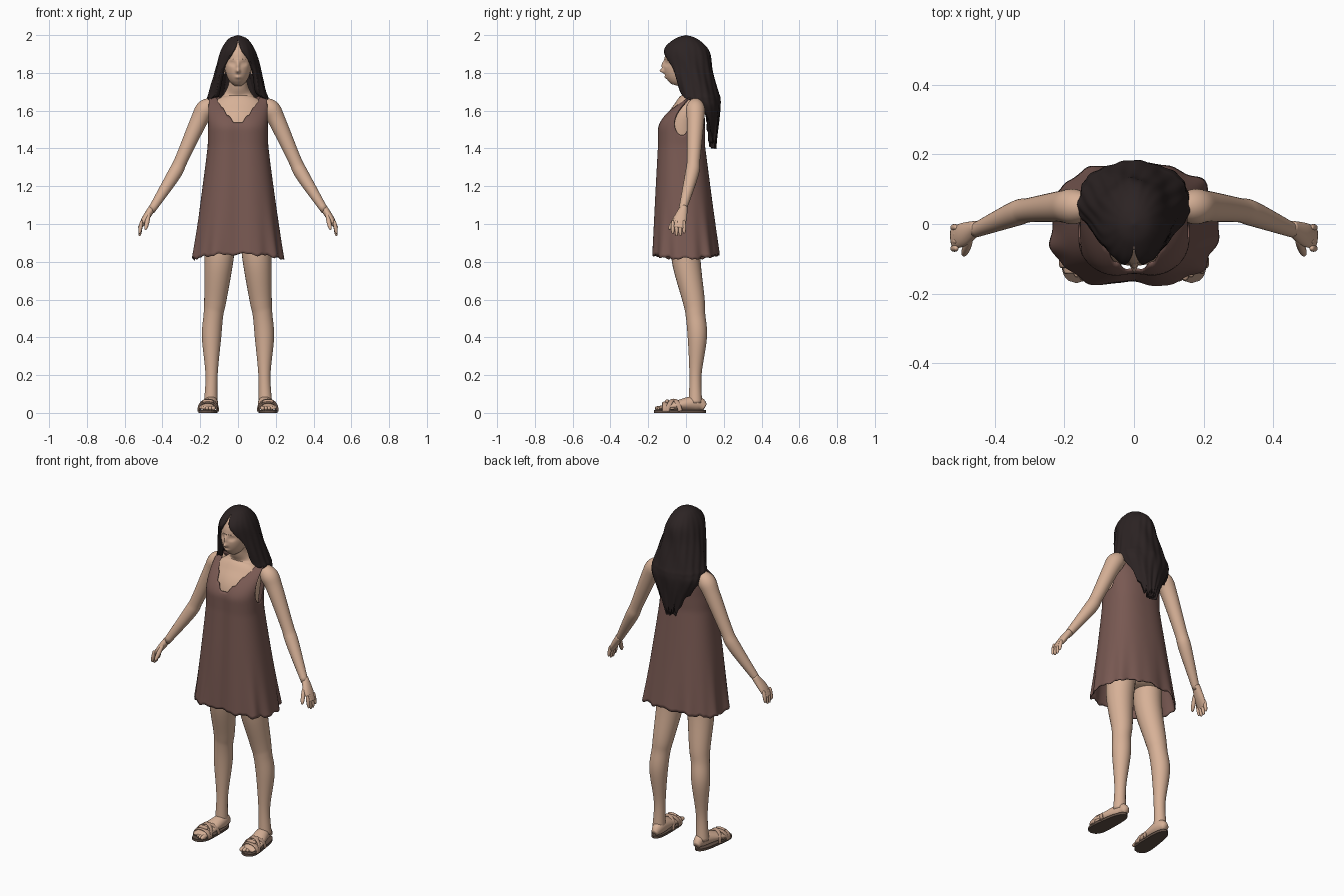
import bpy, bmesh
from math import sin, cos, pi, tau, exp, copysign, degrees, radians
from mathutils import Vector

cube = bpy.data.objects.get("Cube")
if cube:
    bpy.data.objects.remove(cube, do_unlink=True)


def material(name, red, green, blue):
    mat = bpy.data.materials.new(name)
    mat.use_nodes = True
    colour = (red, green, blue, 1)
    mat.diffuse_color = colour
    mat.node_tree.nodes["Principled BSDF"].inputs["Base Color"].default_value = colour
    return mat


skin = material("skin", .68, .44, .31)
cloth = material("brown_cloth", .19, .1, .085)
dark_hair = material("dark_hair", .025, .017, .017)
strap_tan = material("strap_tan", .55, .35, .25)
sole_brown = material("sole_brown", .12, .08, .06)


def smooth_rows(rows, steps=6):
    """Catmull-Rom interpolation through rows of numbers."""
    out = []
    last = len(rows) - 1
    for i in range(last):
        before, start, end, after = rows[max(i - 1, 0)], rows[i], rows[i + 1], rows[min(i + 2, last)]
        for step in range(steps):
            t = step / steps
            out.append([q + t / 2 * (r - p + t * (2 * p - 5 * q + 4 * r - s + t * (3 * (q - r) + s - p)))
                        for p, q, r, s in zip(before, start, end, after)])
    out.append(list(rows[last]))
    return out


def surface(name, grid, mat, wrap=True, caps=True, mirror=False, thickness=0):
    """Turn rows of points into a smooth surface."""
    bm = bmesh.new()
    rings = [[bm.verts.new(point) for point in row] for row in grid]
    count = len(rings[0])
    for low, high in zip(rings, rings[1:]):
        for i in range(count if wrap else count - 1):
            j = (i + 1) % count
            bm.faces.new((low[i], low[j], high[j], high[i]))
    if caps:
        bm.faces.new(rings[0])
        bm.faces.new(rings[-1])
    bmesh.ops.remove_doubles(bm, verts=bm.verts, dist=.0002)
    bmesh.ops.recalc_face_normals(bm, faces=bm.faces)
    mesh = bpy.data.meshes.new(name)
    bm.to_mesh(mesh)
    bm.free()
    mesh.materials.append(mat)
    mesh.shade_smooth()
    obj = bpy.data.objects.new(name, mesh)
    bpy.context.scene.collection.objects.link(obj)
    if thickness:
        solid = obj.modifiers.new("thickness", "SOLIDIFY")
        solid.thickness = thickness
        solid.offset = -1
    if mirror:
        obj.modifiers.new("mirror", "MIRROR")
    return obj


def loft(name, rows, mat=skin, mirror=True, sides=28, ref=(0, 1, 0), shape=None):
    """Tube through rows of x, y, z, radius and, where oval, the radius along ref."""
    rows = smooth_rows(rows)
    centres = [Vector(row[:3]) for row in rows]
    last = len(rows) - 1
    grid = []
    for i, row in enumerate(rows):
        along = (centres[min(i + 1, last)] - centres[max(i - 1, 0)]).normalized()
        across = along.cross(Vector(ref)).normalized()
        depth = across.cross(along)
        ring = []
        for k in range(sides):
            angle = tau * k / sides
            point = centres[i] + across * cos(angle) * row[3] + depth * sin(angle) * row[-1]
            ring.append(shape(point) if shape else point)
        grid.append(ring)
    return surface(name, grid, mat, mirror=mirror)


def pill(name, start, end, radius, mat=skin):
    """Rounded, slightly swollen rod for fingers, toes and other small parts."""
    start, end = Vector(start), Vector(end)
    rows = []
    for k in range(9):
        turn = pi * k / 8
        centre = start.lerp(end, (1 - cos(turn)) / 2)
        rows.append((*centre, max(radius * sin(turn) ** .7, radius / 20)))
    loft(name, rows, mat, sides=14, ref=(.3, .5, .8))


# Head: an egg with the chin forward, then nose, eye sockets, lids and lips
face_bumps = [(0, 1.81, .01, .011, -.022), (0, 1.84, .008, .025, -.012),
              (.03, 1.85, .015, .011, .011), (.03, 1.85, .008, .005, -.005),
              (0, 1.777, .015, .008, -.008)]


def sculpt_face(point):
    if point.y < -.05:
        point.y += sum(push * exp(-((abs(point.x) - x) / wide) ** 2 - ((point.z - z) / tall) ** 2)
                       for x, z, wide, tall, push in face_bumps)
    return point


head_rows = []
for k in range(1, 12):
    turn = pi * k / 12
    head_rows.append((0, -.02 - .035 * max(0, cos(turn)), 1.86 - .13 * cos(turn),
                      .072 * sin(turn), .094 * sin(turn)))
loft("head", head_rows, mirror=False, sides=72, shape=sculpt_face)
pill("ear", (.074, -.02, 1.79), (.078, -.01, 1.86), .012)

# Neck and the body under the dress
loft("torso", [(0, .01, .9, .13, .1), (0, -.01, 1.3, .12, .08), (0, -.02, 1.5, .14, .1),
               (0, .01, 1.62, .14, .07), (0, .03, 1.68, .08, .05), (0, .01, 1.74, .05, .05),
               (0, 0, 1.8, .05, .05)], mirror=False, sides=40)

# Arms and hands
loft("arm", [(.12, .05, 1.64, .03), (.17, .05, 1.61, .05), (.21, .05, 1.54, .045),
             (.3, .04, 1.34, .035), (.34, .03, 1.26, .036), (.46, -.02, 1.07, .02)])
loft("palm", [(.45, -.01, 1.09, .02, .02), (.49, -.03, 1.03, .018, .034), (.52, -.04, .98, .01, .03)])
for i, finger in enumerate(("little", "ring", "middle", "index")):
    y = -.01 - .02 * i
    pill(finger + "_finger", (.51, y, 1.02), (.522, y, .95 - .016 * sin(i)), .01)
pill("thumb", (.47, -.04, 1.06), (.49, -.09, .97), .012)

# Legs and feet
loft("leg", [(.09, .01, .98, .08), (.1, 0, .82, .077), (.12, .04, .6, .059), (.13, .05, .52, .052),
             (.14, .06, .4, .051), (.14, .05, .2, .032), (.145, .05, .05, .036)])
loft("foot", [(.14, .1, .03, .02, .02), (.14, .05, .05, .035, .04), (.16, -.08, .035, .05, .02),
              (.16, -.14, .025, .04, .01)], ref=(0, 0, 1))
for i in range(5):
    x, y = .13 + .017 * i, -.165 + .003 * i * i
    pill("toe", (x, y + .06, .026), (x, y, .024), .013 - .001 * i)


# Sandals: flat sole, three straps over the foot and a knot
def foot_line(y):
    return .152 - .08 * y


inner, outer = [], []
for k in range(41):
    t = k / 40
    y = .105 - .275 * t
    width = (.036 + .018 * t) * (1 - abs(2 * t - 1) ** 4) ** .5
    inner.append((foot_line(y) - width, y))
    outer.append((foot_line(y) + width, y))
outline = inner + outer[-2:0:-1]
sole = surface("sandal_sole", [[(x, y, z) for x, y in outline] for z in (0, .014)], sole_brown, mirror=True)
sole.data.shade_flat()


def strap(name, y_inner, y_outer, height, width):
    rows = []
    for k in range(9):
        turn = pi * k / 8
        y = y_inner + (y_outer - y_inner) * k / 8
        rows.append((foot_line(y) - .05 * cos(turn), y, .01 + height * sin(turn) ** .8, .005, width))
    loft(name, rows, strap_tan, sides=12)


strap("toe_strap", -.11, -.11, .045, .016)
strap("cross_strap_front", -.1, -.03, .06, .012)
strap("cross_strap_back", -.03, -.1, .06, .012)
pill("strap_knot", (.13, -.1, .06), (.19, -.1, .06), .012, strap_tan)


# Dress: columns run from a rippled hem up to the neckline, straps and armholes
def dress_top(angle):
    turn = degrees(min(angle, tau - angle))
    neckline = .15 * max(0, 1 - (turn / 42) ** 1.2)
    armhole = .21 * max(0, 1 - ((turn - 92) / 28) ** 2)
    back_neck = .001 * max(0, turn - 140)
    scallop = .006 * cos(angle * 30) if turn < 36 else 0
    return 1.68 - neckline - armhole - back_neck + scallop


columns, levels = 180, 48
grid = []
for level in range(levels + 1):
    row = []
    for k in range(columns):
        angle = tau * k / columns
        hem = .828 + .012 * cos(2 * angle) + .005 * sin(13 * angle) + .003 * sin(29 * angle)
        z = hem + (dress_top(angle) - hem) * level / levels
        # Skirt widens below the waist; the chest slopes back to the shoulders
        skirt = max(0, 1.42 - z)
        rise = max(0, z - 1.5) / .18
        half = .16 + .145 * skirt ** 1.1 + .008 * min(1, rise)
        front = -.155 - .05 * skirt + .18 * rise ** 1.8
        back = .1 + .13 * skirt - .05 * rise ** 4
        flare = max(0, 1.25 - z) ** 2
        fold = 1 + flare * (.12 * sin(9 * angle) + .1 * cos(14 * angle))
        across, depth = sin(angle), cos(angle)
        x = half * fold * copysign(abs(across) ** .85, across)
        y = (front + back) / 2 - (back - front) / 2 * fold * copysign(abs(depth) ** .8, depth)
        if depth > 0:
            y += (.012 + .06 * flare) * exp(-(x / .045) ** 2)
        row.append((x, y, z))
    grid.append(row)
surface("dress", grid, cloth, caps=False, thickness=.006)

# Hair: a thick shell, parted round the face and tapering down the back
# Rows hold height, centre y, half width, half depth and opening angle
hair_rows = [(2, 0, 0, 0, 0), (1.98, 0, .05, .06, 0), (1.92, 0, .09, .12, 15),
             (1.82, .02, .12, .12, 44), (1.7, .05, .15, .12, 48), (1.66, .06, .16, .12, 65),
             (1.6, .08, .15, .1, 100), (1.42, .09, .06, .07, 140)]
strands = 120
grid = []
for z, centre, half, depth, opening in smooth_rows(hair_rows):
    gap = radians(max(0, opening))
    row = []
    for k in range(strands + 1):
        angle = gap + (tau - 2 * gap) * k / strands
        ripple = .018 * sin(7 * angle + 22 * z) + .012 * sin(19 * angle - 15 * z)
        wave = 1 + min(1, (2 - z) * 8) * ripple
        tips = max(0, 1.7 - z) * (.05 * sin(23 * angle) + .04 * sin(11 * angle))
        row.append((half * wave * sin(angle), centre - depth * wave * cos(angle), z + tips))
    grid.append(row)
surface("hair", grid, dark_hair, wrap=False, caps=False, thickness=.028)
